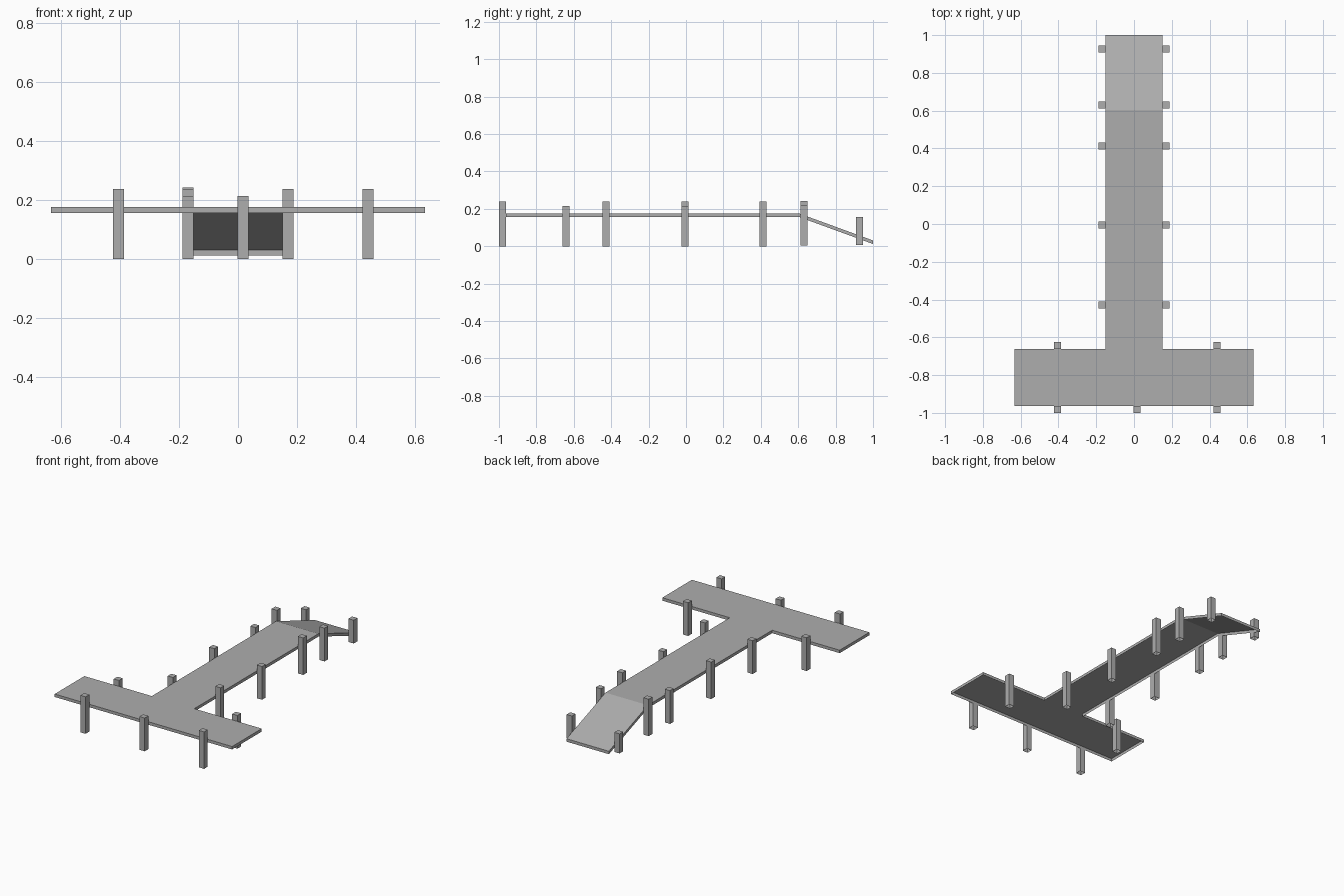
import bpy
import bmesh

old = bpy.data.objects.get("Cube")
if old:
    bpy.data.objects.remove(old, do_unlink=True)

GREY = (0.42, 0.42, 0.42, 1.0)
wood = bpy.data.materials.new("weathered grey")
wood.use_nodes = True
wood.diffuse_color = GREY
wood.node_tree.nodes["Principled BSDF"].inputs["Base Color"].default_value = GREY


def open_shell(name, polygons, depth):
    """Top faces with walls hanging from their outer border, open underneath."""
    bm = bmesh.new()
    for polygon in polygons:
        bm.faces.new([bm.verts.new(p) for p in polygon])
    bmesh.ops.remove_doubles(bm, verts=bm.verts, dist=0.0001)
    border = [e for e in bm.edges if e.is_boundary]
    walls = bmesh.ops.extrude_edge_only(bm, edges=border)["geom"]
    lower = [v for v in walls if isinstance(v, bmesh.types.BMVert)]
    bmesh.ops.translate(bm, verts=lower, vec=(0, 0, -depth))
    bmesh.ops.recalc_face_normals(bm, faces=bm.faces)
    # An open shell may be oriented inward: the deck must face up
    if max(bm.faces, key=lambda f: f.calc_center_median().z).normal.z < 0:
        bmesh.ops.reverse_faces(bm, faces=bm.faces)
    mesh = bpy.data.meshes.new(name)
    bm.to_mesh(mesh)
    bm.free()
    mesh.materials.append(wood)
    obj = bpy.data.objects.new(name, mesh)
    bpy.context.collection.objects.link(obj)
    return obj


# Deck: T-shaped platform and a ramp down to the shore
TOP, THICK = 0.176, 0.019
WALK, WING = 0.151, 0.632
FRONT, BACK, HINGE = -0.963, -0.661, 0.603

head = [(-WING, FRONT), (WING, FRONT), (WING, BACK), (WALK, BACK),
        (-WALK, BACK), (-WING, BACK)]
walk = [(-WALK, BACK), (WALK, BACK), (WALK, HINGE), (-WALK, HINGE)]
flat = [[(x, y, TOP) for x, y in part] for part in (head, walk)]
ramp = [(-WALK, HINGE, TOP), (WALK, HINGE, TOP),
        (WALK, 1.0, 0.031), (-WALK, 1.0, 0.031)]
open_shell("deck", flat + [ramp], THICK)

# Posts
HALF = 0.0187
TALL, SHORT = 0.238, 0.214


def post(name, x, y, top, base=0.0):
    corners = [(x - HALF, y - HALF, top), (x + HALF, y - HALF, top),
               (x + HALF, y + HALF, top), (x - HALF, y + HALF, top)]
    open_shell(name, [corners], top - base)


# Posts along the front and back of the platform
for side, x in (("right", -0.404), ("middle", 0.017), ("left", 0.44)):
    middle = side == "middle"
    post("front_post_" + side, x, FRONT - HALF, SHORT if middle else TALL)
    if not middle:
        post("back_post_" + side, x, BACK + HALF, SHORT)

# Pairs along the walkway, alternating in height: y, left top, right top, base
pairs = [(-0.428, TALL, SHORT, 0.0), (-0.006, SHORT, TALL, 0.0),
         (0.413, TALL, SHORT, 0.0), (0.63, SHORT + 0.004, TALL + 0.004, 0.004),
         (0.927, 0.156, 0.132, 0.006)]
for i, (y, left_top, right_top, base) in enumerate(pairs, 1):
    post(f"walk_post_left_{i}", WALK + HALF, y, left_top, base)
    post(f"walk_post_right_{i}", -WALK - HALF, y, right_top, base)
